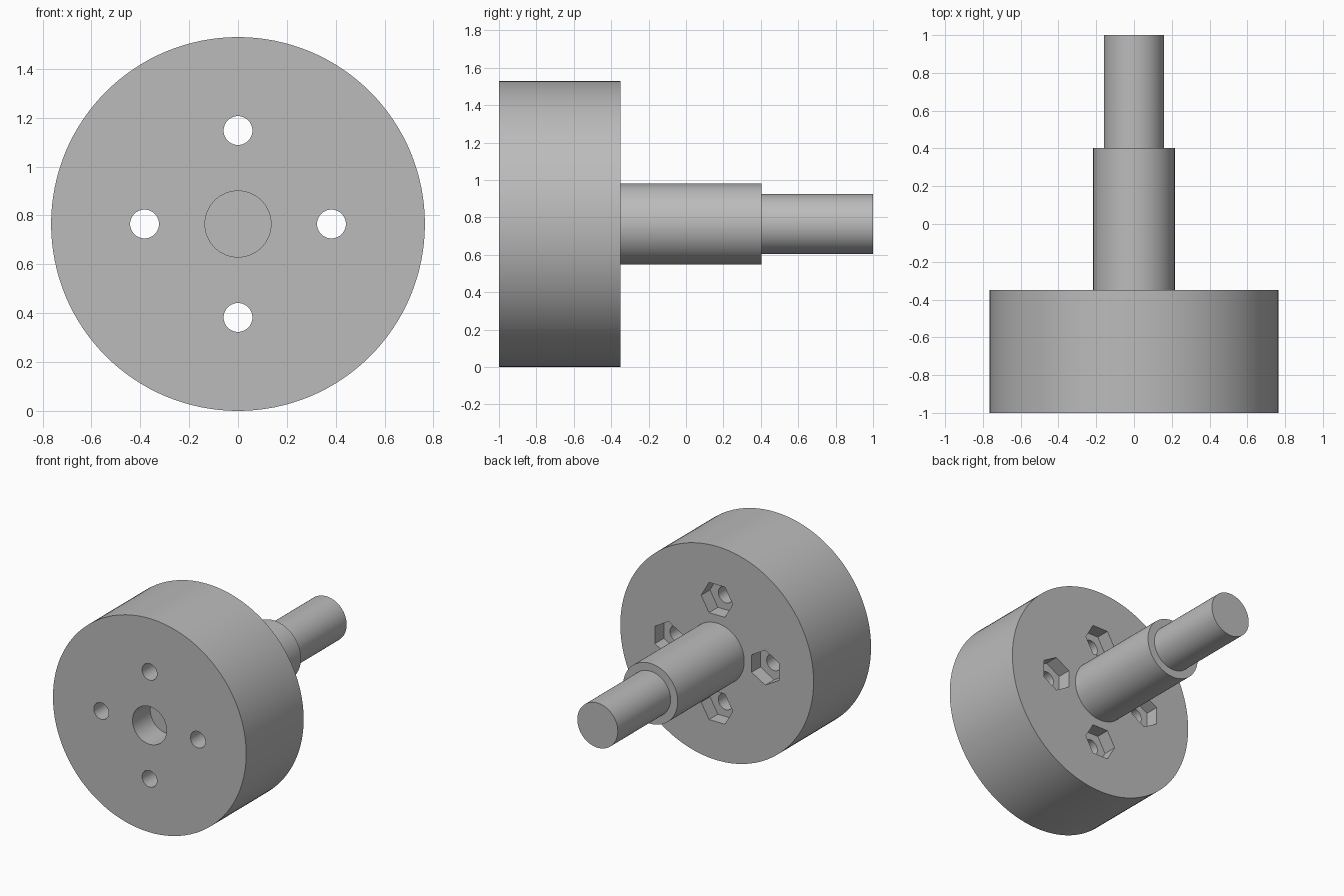
import bpy, bmesh
from math import pi, radians
from mathutils import Matrix, Vector

cube = bpy.data.objects.get("Cube")
if cube:
    bpy.data.objects.remove(cube, do_unlink=True)

R = 0.765            # drum radius, also the height of the axis
BACK = -0.35         # rear face of the drum
CENTRE = Vector((0, 0, R))

steel = bpy.data.materials.new("plain grey")
steel.use_nodes = True
grey = (0.5, 0.5, 0.5, 1)
steel.diffuse_color = grey
steel.node_tree.nodes["Principled BSDF"].inputs["Base Color"].default_value = grey


def make_object(name, bm):
    bmesh.ops.recalc_face_normals(bm, faces=bm.faces)
    mesh = bpy.data.meshes.new(name)
    bm.to_mesh(mesh)
    bm.free()
    mesh.materials.append(steel)
    obj = bpy.data.objects.new(name, mesh)
    bpy.context.collection.objects.link(obj)
    return obj


def lathe(name, profile, steps=128):
    """Spin (radius, y) points about the drum axis."""
    bm = bmesh.new()
    verts = [bm.verts.new((r, y, R)) for r, y in profile]
    edges = [bm.edges.new(pair) for pair in zip(verts, verts[1:])]
    bmesh.ops.spin(bm, geom=verts + edges, cent=CENTRE, axis=(0, 1, 0),
                   angle=2 * pi, steps=steps)
    bmesh.ops.remove_doubles(bm, verts=bm.verts, dist=1e-4)
    return make_object(name, bm)


def ring_cutter(name, sides, radius, y0, y1):
    """Four prisms along y, spaced evenly around the axis."""
    bm = bmesh.new()
    for k in range(4):
        place = (Matrix.Translation(CENTRE)
                 @ Matrix.Rotation(k * pi / 2, 4, "Y")
                 @ Matrix.Translation((0, (y0 + y1) / 2, R / 2))
                 @ Matrix.Rotation(pi / 2, 4, "X")
                 @ Matrix.Rotation(pi / 2, 4, "Z"))
        bmesh.ops.create_cone(bm, cap_ends=True, segments=sides, radius1=radius,
                              radius2=radius, depth=y1 - y0, matrix=place)
    # Turn hexagons so two corners lie along the ring
    if sides == 6:
        first = min((v.co - CENTRE - Vector((0, v.co.y, R / 2))).length
                    for v in bm.verts)
        corner = max(v.co.x for v in bm.verts if v.co.z > CENTRE.z + R / 2 - radius * 1.1)
        if first and abs(corner - radius) > 0.005 and corner < radius:
            for k in range(4):
                hub = CENTRE + Matrix.Rotation(k * pi / 2, 3, "Y") @ Vector((0, 0, R / 2))
                near = [v for v in bm.verts
                        if ((v.co - hub) * Vector((1, 0, 1)).length).length < 0]
                bmesh.ops.rotate(bm, verts=near, cent=hub,
                                 matrix=Matrix.Rotation(pi / 6, 3, "Y"))
    obj = make_object(name, bm)
    obj.hide_render = True
    return obj


# Drum with blind front bore and stepped rear shaft
body = lathe("drum_and_shaft", [
    (0, -0.8), (0.135, -0.8), (0.135, -1), (R, -1), (R, BACK),
    (0.216, BACK), (0.216, 0.403), (0.16, 0.403), (0.16, 1), (0, 1)])

# Bolt holes and hexagonal nut pockets
cutters = [ring_cutter("bolt_hole_cutter", 48, 0.059, -1.1, -0.25),
           ring_cutter("nut_pocket_cutter", 6, 0.125, BACK - 0.1, BACK + 0.1)]
for cutter in cutters:
    mod = body.modifiers.new(cutter.name, "BOOLEAN")
    mod.operation = "DIFFERENCE"
    mod.solver = "EXACT"
    mod.object = cutter

bpy.ops.object.select_all(action="DESELECT")
body.select_set(True)
bpy.context.view_layer.objects.active = body
for cutter in cutters:
    bpy.ops.object.modifier_apply(modifier=cutter.name)
    bpy.data.objects.remove(cutter, do_unlink=True)
bpy.ops.object.shade_smooth_by_angle(angle=radians(30))
